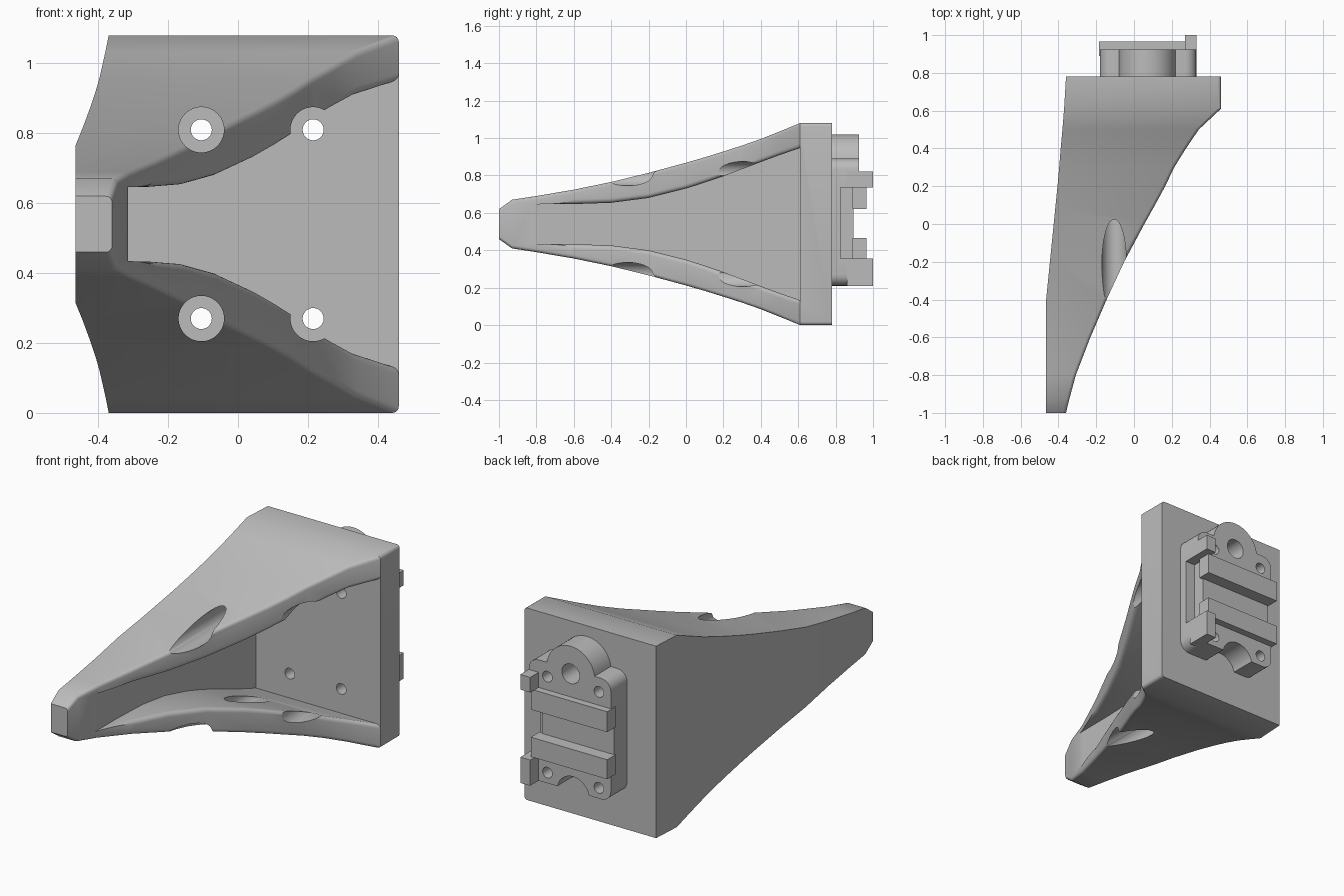
import bpy, bmesh
from math import cos, sin, radians

cube = bpy.data.objects.get("Cube")
if cube:
    bpy.data.objects.remove(cube, do_unlink=True)

grey = bpy.data.materials.new("light_grey")
grey.use_nodes = True
grey.diffuse_color = (0.5, 0.5, 0.5, 1)
grey.node_tree.nodes["Principled BSDF"].inputs["Base Color"].default_value = (0.5, 0.5, 0.5, 1)

MID = 0.54          # height of the mirror plane
PLATE_FRONT, PLATE_BACK, BLOCK_BACK = 0.61, 0.78, 0.925


def loft(name, rings):
    """Skin a row of equal-length (x, y, z) rings and cap both ends."""
    bm = bmesh.new()
    loops = [[bm.verts.new(p) for p in ring] for ring in rings]
    n = len(loops[0])
    for a, b in zip(loops, loops[1:]):
        for i in range(n):
            j = (i + 1) % n
            bm.faces.new((a[i], a[j], b[j], b[i]))
    bm.faces.new(loops[0])
    bm.faces.new(loops[-1])
    bmesh.ops.recalc_face_normals(bm, faces=bm.faces)
    mesh = bpy.data.meshes.new(name)
    bm.to_mesh(mesh)
    bm.free()
    ob = bpy.data.objects.new(name, mesh)
    bpy.context.scene.collection.objects.link(ob)
    return ob


def prism(name, outline, y0, y1):
    return loft(name, [[(x, y, z) for x, z in outline] for y in (y0, y1)])


def box(name, x0, x1, y0, y1, z0, z1):
    return prism(name, [(x0, z0), (x1, z0), (x1, z1), (x0, z1)], y0, y1)


def arc(cx, cz, r, start, end, steps):
    angles = [radians(start + (end - start) * i / steps) for i in range(steps + 1)]
    return [(cx + r * cos(a), cz + r * sin(a)) for a in angles]


def bore(x, z, r, y0, y1):
    return prism("bore_cutter", arc(x, z, r, 0, 352.5, 47), y0, y1)


def cut(ob, cutters):
    """Subtract the cutters, bake the result and drop the cutters."""
    for c in cutters:
        c.hide_render = True
        mod = ob.modifiers.new("cut", 'BOOLEAN')
        mod.operation, mod.solver, mod.object = 'DIFFERENCE', 'EXACT', c
    bpy.context.view_layer.update()
    graph = bpy.context.evaluated_depsgraph_get()
    mesh = bpy.data.meshes.new_from_object(ob.evaluated_get(graph))
    ob.modifiers.clear()
    ob.data = mesh
    for c in cutters:
        bpy.data.objects.remove(c, do_unlink=True)


def finish(ob, smooth=True):
    ob.data.materials.clear()
    ob.data.materials.append(grey)
    for f in ob.data.polygons:
        f.material_index = 0
    if smooth:
        bpy.ops.object.select_all(action='DESELECT')
        ob.select_set(True)
        bpy.context.view_layer.objects.active = ob
        bpy.ops.object.shade_smooth_by_angle(angle=radians(28))


# Stations along the arm: y, web side x, open side x, outer half height, pocket half height
stations = [
    (-1.0, -.465, -.36, .08, .105),
    (-.93, -.465, -.343, .13, .105),
    (-.8, -.465, -.308, .15, .106),
    (-.6, -.465, -.231, .184, .107),
    (-.4, -.465, -.145, .225, .114),
    (-.2, -.445, -.052, .274, .14),
    (0, -.425, .055, .328, .19),
    (.1, -.415, .111, .357, .222),
    (.2, -.405, .165, .388, .256),
    (.3, -.396, .213, .42, .294),
    (.4, -.388, .275, .455, .332),
    (.5, -.379, .343, .495, .369),
    (PLATE_FRONT, -.37, .46, .54, .407),
]


def mirrored(half):
    return half + [(x, -z) for x, z in reversed(half)]


def body_ring(y, xl, xr, outer, _):
    r = 0.018
    half = [(xl, outer)] + arc(xr - r, outer - r, r, 90, 0, 4)
    return [(x, y, MID + z) for x, z in mirrored(half)]


def pocket_ring(y, xl, xr, _, inner):
    r, edge = 0.025, max(xr, -0.28)
    half = [(-.315, inner)] + arc(edge - r, inner + r, r, -90, 0, 5) + [(edge + .2, inner + r)]
    return [(x, y, MID + z) for x, z in mirrored(half)]


# Arm with web, two flanges and the mounting plate
arm = loft("bracket_arm", [body_ring(*s) for s in stations]
           + [body_ring(PLATE_BACK, -.36, .46, .54, 0)])
pocket = loft("pocket_cutter", [pocket_ring(*s) for s in stations])
screws = [(x, z) for x in (-.105, .215) for z in (.27, .81)]
cut(arm, [pocket]
    + [bore(x, z, .065, -1.1, PLATE_FRONT - .002) for x, z in screws]
    + [bore(x, z, .03, .5, 1.1) for x, z in screws])
finish(arm)

# Rear mounting block with an ear on top and an arch below
outline = (arc(-.12, .27, .06, 180, 270, 6)
           + arc(.055, .19, .1, 168, 12, 16)
           + arc(.27, .27, .06, 270, 360, 6)
           + arc(.27, .83, .06, 0, 90, 6)
           + arc(.07, .87, .15, 8, 172, 24)
           + arc(-.12, .83, .06, 90, 180, 6))
block = prism("mount_block", outline, PLATE_BACK, BLOCK_BACK)
cut(block, [box("channel_cutter", -.4, .5, .895, 1.1, .465, .62),
            box("notch_cutter", .27, .5, .825, 1.1, .355, .735),
            bore(.07, .865, .055, .7, 1.1)]
    + [bore(x, z, .03, .7, 1.1) for x, z in screws])
finish(block)

# Pair of rails across the block
for name, z0, z1 in (("lower_rail", .355, .465), ("upper_rail", .62, .735)):
    finish(box(name, -.185, .29, .89, .965, z0, z1), False)

# Stop tabs at the end of the rails
for name, z0, z1 in (("lower_tab", .21, .355), ("upper_tab", .735, .82)):
    finish(box(name, .27, .331, .86, 1.0, z0, z1), False)
